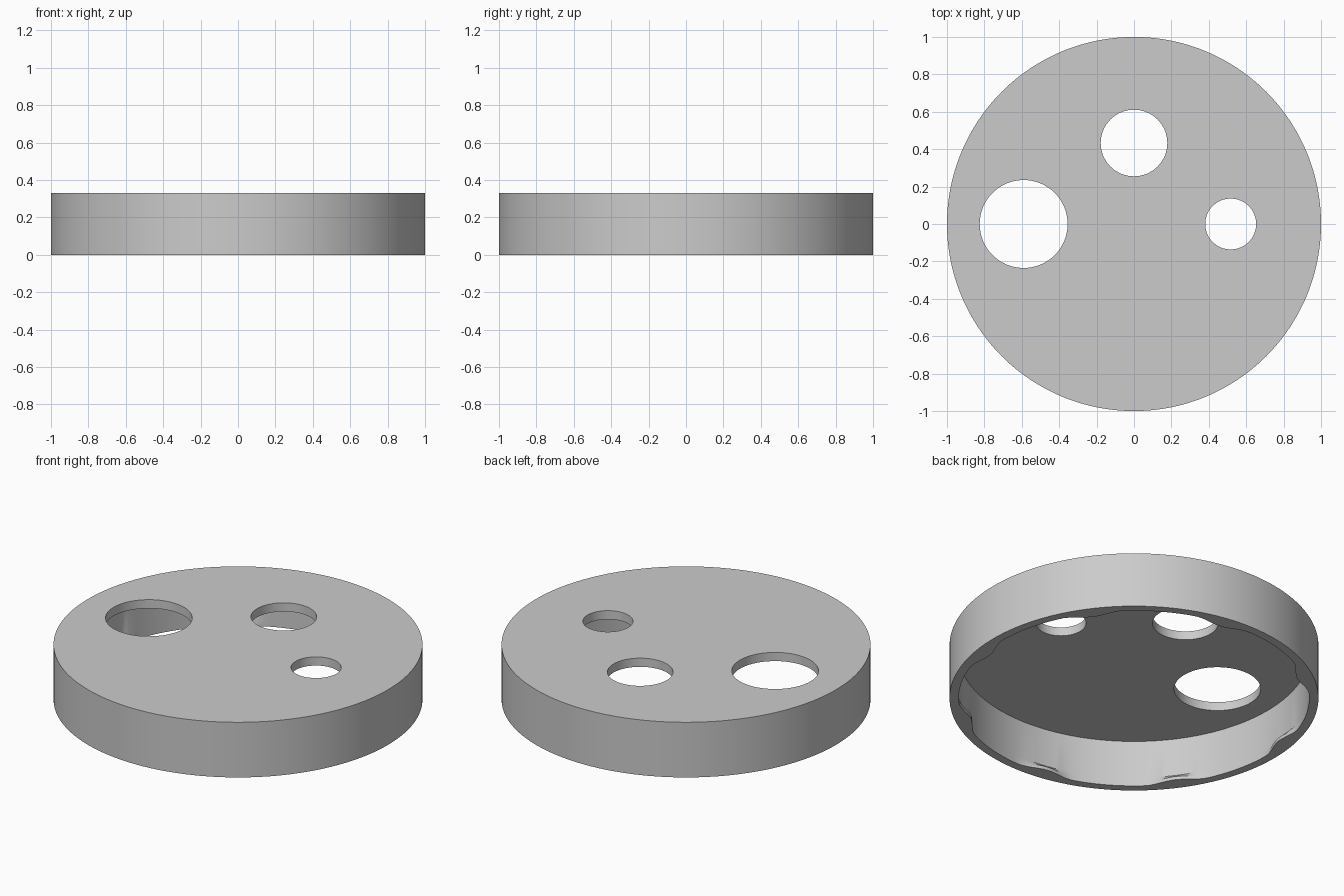
import bpy, bmesh, math

cube = bpy.data.objects.get("Cube")
if cube:
    bpy.data.objects.remove(cube, do_unlink=True)

SEGMENTS = 192
HEIGHT, CEILING = 0.33, 0.278
OUTER, INNER = 1.0, 0.95
BUMPS, BUMP_START, BUMP_HALF, BUMP_DEPTH = 8, math.radians(-9), math.radians(11), 0.04

grey = bpy.data.materials.new("light grey plastic")
grey.use_nodes = True
grey.diffuse_color = (0.6, 0.6, 0.6, 1)
grey.node_tree.nodes["Principled BSDF"].inputs["Base Color"].default_value = grey.diffuse_color


def bump_depth(angle):
    """Inward swell of the snap bumps at this angle round the rim."""
    step = math.tau / BUMPS
    offset = (angle - BUMP_START + step / 2) % step - step / 2
    if abs(offset) >= BUMP_HALF:
        return 0.0
    return BUMP_DEPTH * math.cos(offset / BUMP_HALF * math.pi / 2) ** 2


def add_object(name, bm):
    bmesh.ops.recalc_face_normals(bm, faces=bm.faces)
    mesh = bpy.data.meshes.new(name)
    bm.to_mesh(mesh)
    bm.free()
    mesh.materials.append(grey)
    obj = bpy.data.objects.new(name, mesh)
    bpy.context.collection.objects.link(obj)
    return obj


# Hollow cap: profile from ceiling edge, down the inside, up the outside
profile = [(INNER, CEILING, 0), (INNER, 0.05, 0), (INNER, 0.02, 1),
           (INNER, 0, 1), (OUTER, 0, 0), (OUTER, HEIGHT, 0)]
bm = bmesh.new()
rings = []
for radius, z, swell in profile:
    ring = []
    for i in range(SEGMENTS):
        a = math.tau * i / SEGMENTS
        r = radius - swell * bump_depth(a)
        ring.append(bm.verts.new((r * math.cos(a), r * math.sin(a), z)))
    rings.append(ring)
for low, high in zip(rings, rings[1:]):
    for i in range(SEGMENTS):
        j = (i + 1) % SEGMENTS
        bm.faces.new((low[i], low[j], high[j], high[i]))
bm.faces.new(rings[0])
bm.faces.new(rings[-1])
cap = add_object("cap", bm)

# Three round holes through the top plate
holes = {"large": (-0.59, 0, 0.235), "medium": (0, 0.433, 0.178), "small": (0.517, 0, 0.136)}
for size, (x, y, radius) in holes.items():
    bm = bmesh.new()
    bmesh.ops.create_cone(bm, cap_ends=True, segments=64, radius1=radius,
                          radius2=radius, depth=0.3)
    bmesh.ops.translate(bm, verts=bm.verts, vec=(x, y, HEIGHT))
    cutter = add_object(size + "_hole_cutter", bm)
    cutter.hide_render = True
    cut = cap.modifiers.new(size + " hole", 'BOOLEAN')
    cut.operation = 'DIFFERENCE'
    cut.solver = 'EXACT'
    cut.object = cutter

# Apply the cuts and discard the cutters
bpy.context.view_layer.update()
evaluated = cap.evaluated_get(bpy.context.evaluated_depsgraph_get())
finished = bpy.data.meshes.new_from_object(evaluated)
cap.modifiers.clear()
cap.data = finished
for size in holes:
    bpy.data.objects.remove(bpy.data.objects[size + "_hole_cutter"], do_unlink=True)

# Smooth walls with crisp rims
bpy.ops.object.select_all(action='DESELECT')
bpy.context.view_layer.objects.active = cap
cap.select_set(True)
bpy.ops.object.shade_smooth_by_angle(angle=math.radians(30))
